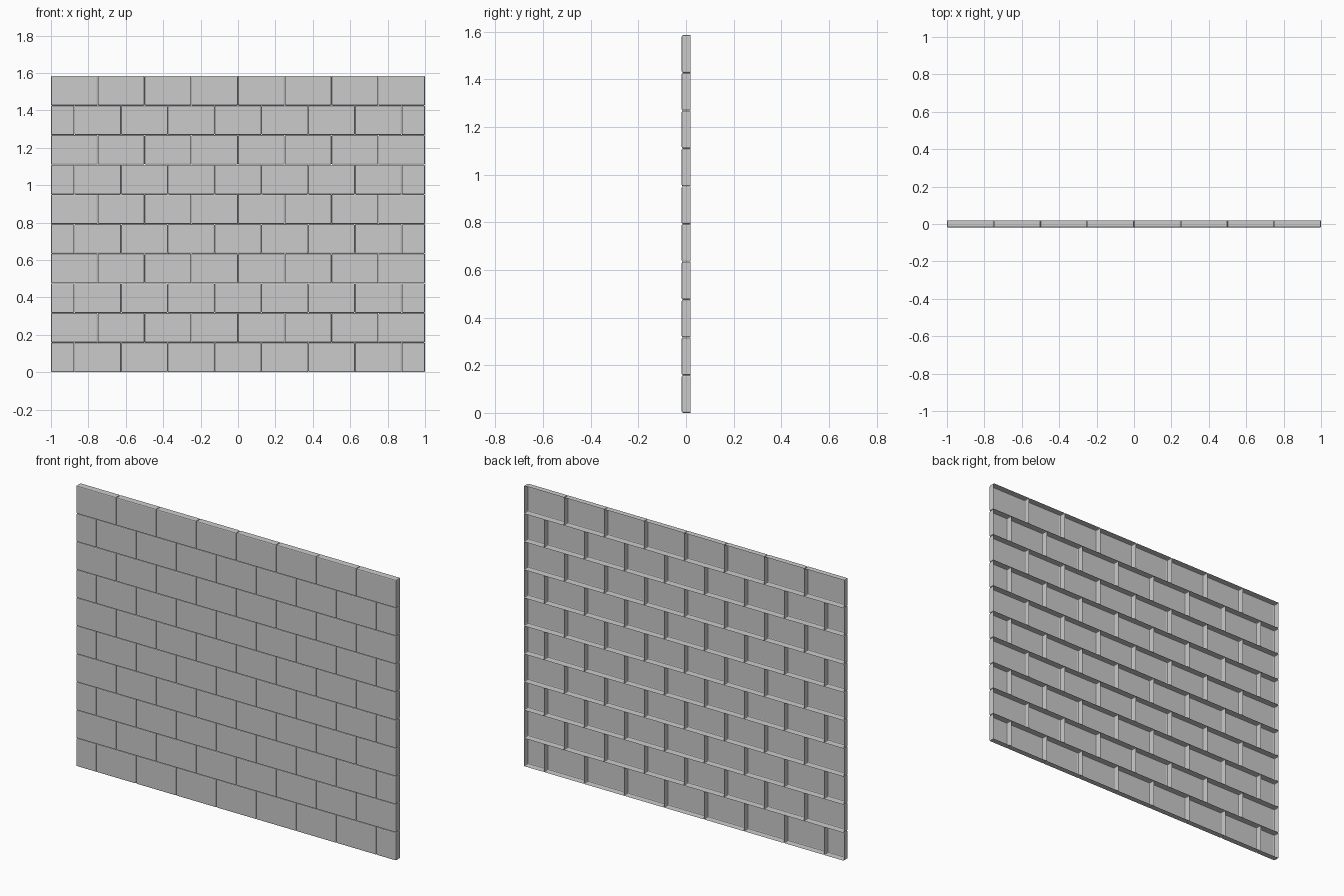
import bpy, bmesh
from mathutils import Matrix, Vector

if "Cube" in bpy.data.objects:
    bpy.data.objects.remove(bpy.data.objects["Cube"])

ROWS, COLUMNS = 10, 8
WIDTH, HEIGHT, DEPTH = 2.0, 1.585, 0.036
BRICK = WIDTH / COLUMNS
ROW_HEIGHT = HEIGHT / ROWS
GAP = 0.001
BEVEL = 0.005

stone = bpy.data.materials.new("light grey stone")
stone.use_nodes = True
grey = (0.6, 0.6, 0.6, 1)
stone.diffuse_color = grey
stone.node_tree.nodes["Principled BSDF"].inputs["Base Color"].default_value = grey


def add_brick(bm, left, right, bottom):
    """Hollow brick: rounded front, open at the back."""
    size = Vector((right - left - GAP, DEPTH, ROW_HEIGHT - GAP))
    centre = Vector(((left + right) / 2, 0, bottom + ROW_HEIGHT / 2))
    matrix = Matrix.Translation(centre) @ Matrix.Diagonal(size.to_4d())
    verts = bmesh.ops.create_cube(bm, size=1, matrix=matrix)["verts"]
    faces = {f for v in verts for f in v.link_faces}
    back = max(faces, key=lambda f: f.calc_center_median().y)
    bmesh.ops.delete(bm, geom=[back], context="FACES_ONLY")
    edges = {e for v in verts for e in v.link_edges if not e.is_boundary}
    bmesh.ops.bevel(bm, geom=list(edges), offset=BEVEL, segments=2,
                    profile=0.5, affect="EDGES", clamp_overlap=True)


# Courses alternate between half-brick ends and whole bricks
for row in range(ROWS):
    shift = BRICK / 2 if row % 2 == 0 else 0
    joints = [-WIDTH / 2 + shift + i * BRICK for i in range(COLUMNS)]
    if shift:
        joints.insert(0, -WIDTH / 2)
    joints.append(WIDTH / 2)

    bm = bmesh.new()
    for left, right in zip(joints, joints[1:]):
        add_brick(bm, left, right, row * ROW_HEIGHT)
    name = f"brick_course_{row + 1}"
    mesh = bpy.data.meshes.new(name)
    bm.to_mesh(mesh)
    bm.free()
    mesh.materials.append(stone)
    course = bpy.data.objects.new(name, mesh)
    bpy.context.collection.objects.link(course)
